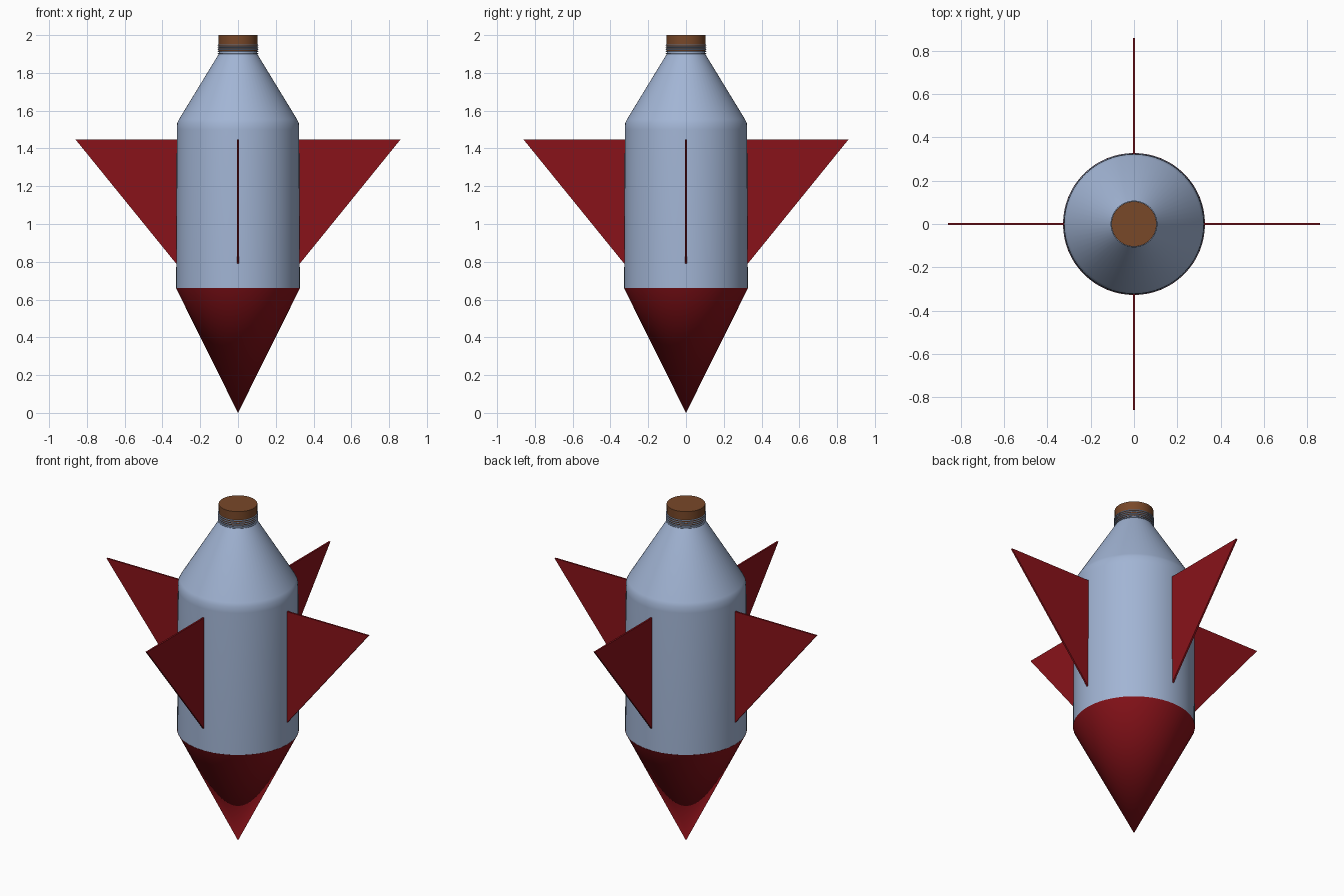
import bpy, bmesh, math

if "Cube" in bpy.data.objects:
    bpy.data.objects.remove(bpy.data.objects["Cube"])


def material(name, rgb):
    m = bpy.data.materials.new(name)
    m.diffuse_color = (*rgb, 1)
    m.use_nodes = True
    m.node_tree.nodes["Principled BSDF"].inputs["Base Color"].default_value = m.diffuse_color
    return m


RED = material("red_paint", (0.25, 0.006, 0.010))
BLUE = material("blue_plastic", (0.36, 0.46, 0.66))
CORK = material("cork_brown", (0.19, 0.065, 0.022))


def finish(name, bm, mat, smooth=True):
    bmesh.ops.recalc_face_normals(bm, faces=bm.faces)
    me = bpy.data.meshes.new(name)
    bm.to_mesh(me)
    bm.free()
    me.materials.append(mat)
    ob = bpy.data.objects.new(name, me)
    bpy.context.collection.objects.link(ob)
    if smooth:
        bpy.ops.object.select_all(action='DESELECT')
        ob.select_set(True)
        bpy.context.view_layer.objects.active = ob
        bpy.ops.object.shade_smooth_by_angle(angle=math.radians(25))
    return ob


def lathe(name, profile, mat, sides=64, closed=False):
    """Spin an (r, z) profile around the z axis."""
    bm = bmesh.new()
    vs = [bm.verts.new((r, 0, z)) for r, z in profile]
    edges = [bm.edges.new(p) for p in zip(vs, vs[1:])]
    if closed:
        edges.append(bm.edges.new((vs[-1], vs[0])))
    bmesh.ops.spin(bm, geom=vs + edges, cent=(0, 0, 0), axis=(0, 0, 1),
                   angle=math.tau, steps=sides, use_duplicate=False)
    bmesh.ops.remove_doubles(bm, verts=bm.verts, dist=1e-5)
    return finish(name, bm, mat)


# Bottle: straight wall, tapered shoulder, short neck
lathe("bottle", [(0, 0.66), (0.327, 0.66), (0.327, 0.75), (0.324, 1.50), (0.322, 1.535),
                 (0.312, 1.555), (0.106, 1.893), (0.101, 1.90), (0.101, 1.925), (0, 1.925)], BLUE)

# Nose cone pointing down
lathe("nose_cone", [(0, 0), (0.328, 0.66), (0, 0.66)], RED)

# Cork stopper
lathe("cork", [(0, 1.91), (0.103, 1.91), (0.104, 2.0), (0, 2.0)], CORK)

# Thread rings around the neck
for i in range(5):
    z = 1.903 + i * 0.011
    ring = [(0.104 + 0.004 * math.cos(a * math.tau / 8), z + 0.003 * math.sin(a * math.tau / 8))
            for a in range(8)]
    lathe(f"neck_thread_{i + 1}", ring, BLUE, closed=True)

# Four thin triangular fins
for i in range(4):
    bm = bmesh.new()
    t = 0.005
    face = bm.faces.new([bm.verts.new((x, -t, z)) for x, z in
                         ((0.322, 1.447), (0.322, 0.795), (0.327, 0.79), (0.86, 1.447))])
    ext = bmesh.ops.extrude_face_region(bm, geom=[face])["geom"]
    bmesh.ops.translate(bm, vec=(0, 2 * t, 0),
                        verts=[v for v in ext if isinstance(v, bmesh.types.BMVert)])
    fin = finish(f"fin_{i + 1}", bm, RED, smooth=False)
    fin.rotation_euler.z = i * math.pi / 2
